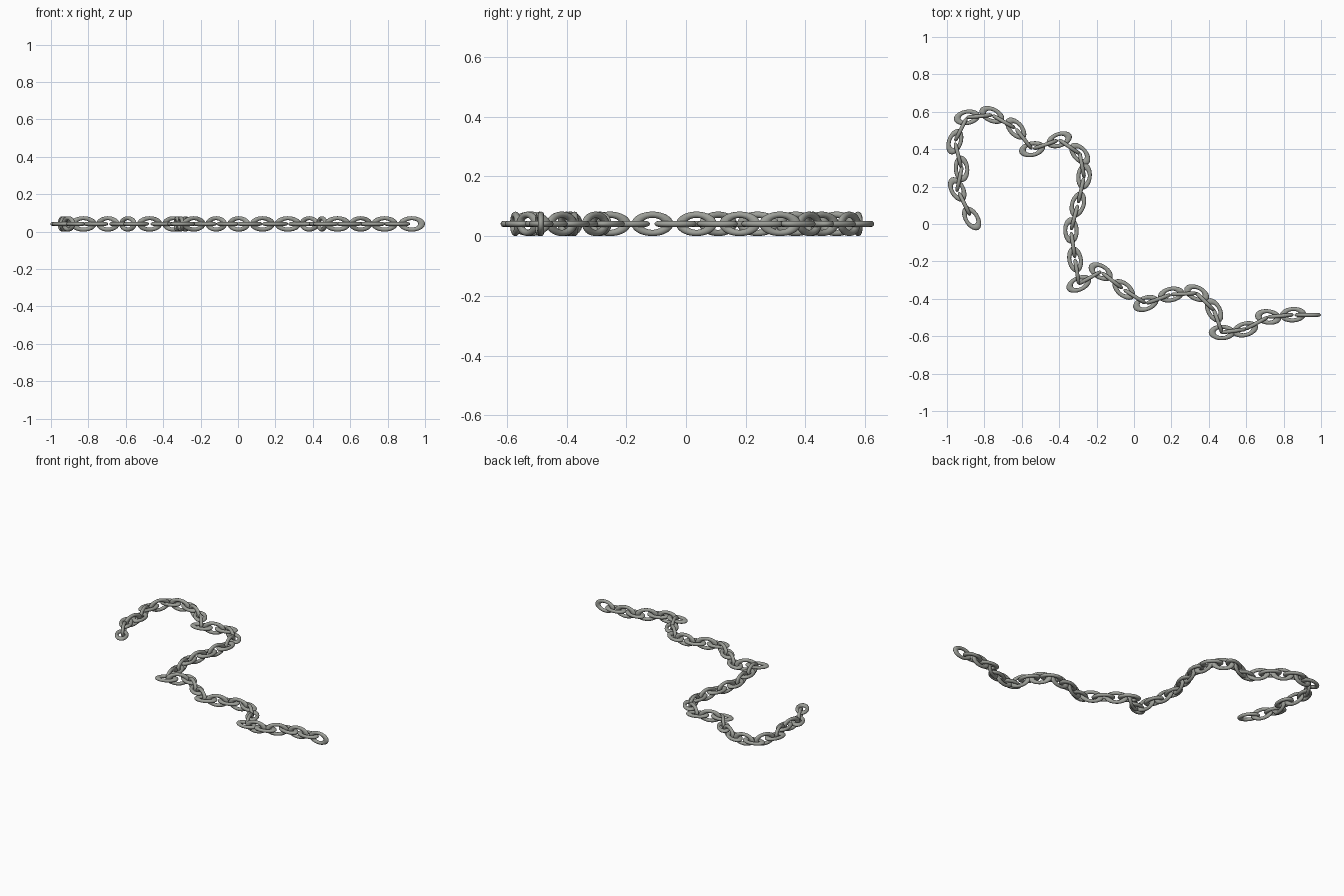
import bpy
from math import radians, atan2, pi

if "Cube" in bpy.data.objects:
    bpy.data.objects.remove(bpy.data.objects["Cube"])

Z = 0.041                      # chain centre height
MAJOR, MINOR = 0.0305, 0.0105  # ring and wire radius
STRETCH = 1.72                 # oval stretch along the chain

steel = bpy.data.materials.new("grey_steel")
steel.diffuse_color = (0.34, 0.35, 0.32, 1)
steel.use_nodes = True
steel.node_tree.nodes["Principled BSDF"].inputs["Base Color"].default_value = steel.diffuse_color

# One oval link, shared by the whole chain
bpy.ops.mesh.primitive_torus_add(major_radius=MAJOR, minor_radius=MINOR,
                                 major_segments=40, minor_segments=14)
first = bpy.context.object
link_mesh = first.data
link_mesh.name = "oval_link"
for v in link_mesh.vertices:
    v.co.x *= STRETCH
for p in link_mesh.polygons:
    p.use_smooth = True
link_mesh.materials.append(steel)
bpy.data.objects.remove(first)


def link(name, x, y, yaw, upright):
    ob = bpy.data.objects.new(name, link_mesh)
    ob.location = (x, y, Z)
    ob.rotation_euler = (pi / 2 if upright else 0, 0, yaw)
    bpy.context.collection.objects.link(ob)


# Lying links: x, y, heading in degrees
FLAT = [
    (-.868, .03, -58), (-.945, .185, -62), (-.922, .295, 95), (-.958, .44, 70),
    (-.893, .57, 10), (-.76, .583, -25), (-.632, .51, -48), (-.545, .40, 12),
    (-.40, .45, 20), (-.29, .375, -48), (-.267, .255, 84), (-.30, .105, 73),
    (-.337, -.035, 92), (-.315, -.19, -80), (-.295, -.32, 25), (-.178, -.255, -30),
    (-.055, -.35, -40), (.063, -.425, 20), (.198, -.377, 12), (.335, -.37, -25),
    (.428, -.462, -62), (.47, -.58, 0), (.594, -.563, 15), (.717, -.497, -8),
    (.85, -.485, 4),
]
for i, (x, y, a) in enumerate(FLAT):
    link(f"flat_link_{i + 1}", x, y, radians(a), False)

# Upright links join each pair of lying links
for i, ((x0, y0, _), (x1, y1, _)) in enumerate(zip(FLAT, FLAT[1:])):
    link(f"upright_link_{i + 1}", (x0 + x1) / 2, (y0 + y1) / 2,
         atan2(y1 - y0, x1 - x0), True)

# Loose end link
link("upright_end_link", .929, -.486, 0, True)
